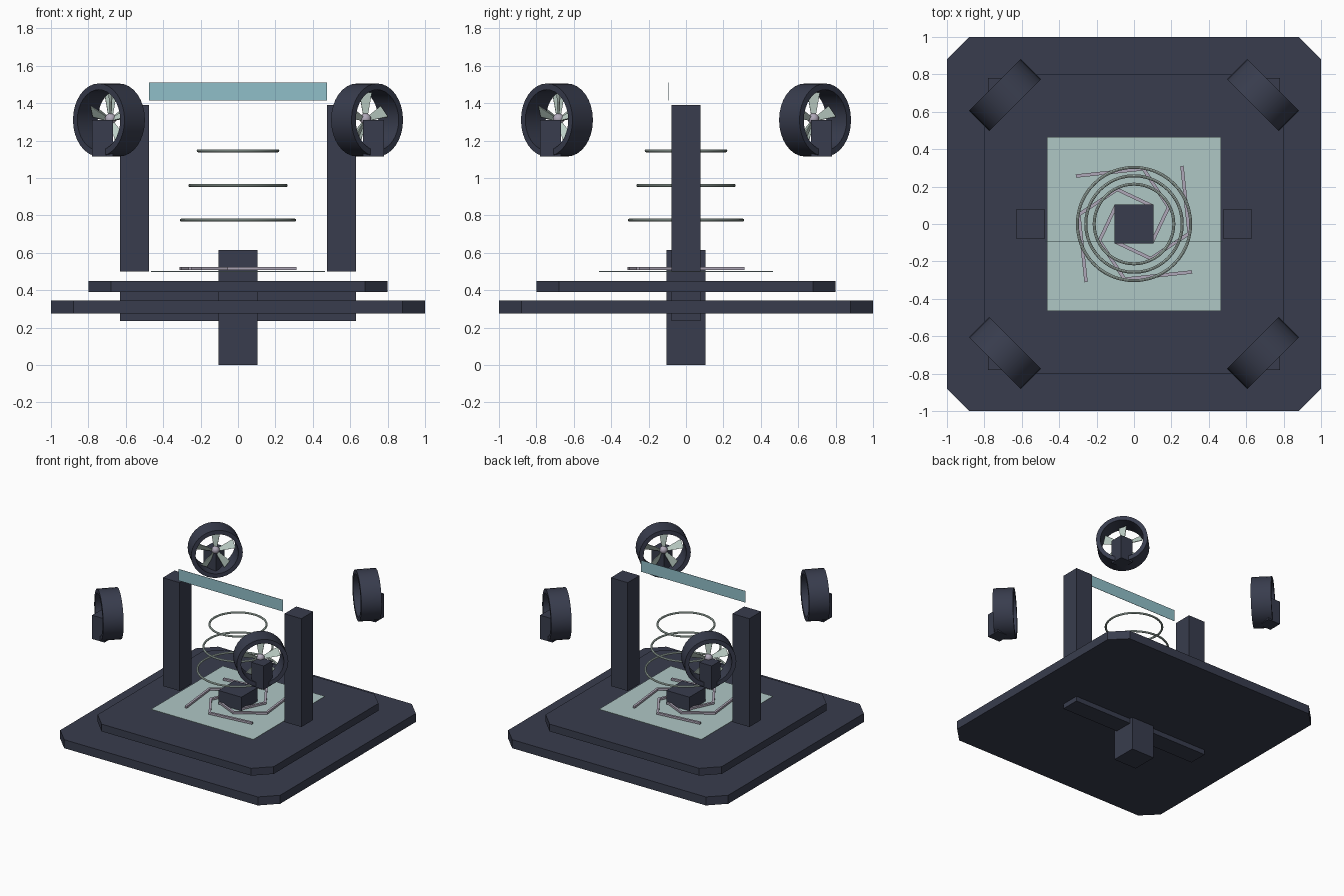
import bpy, bmesh, math
from mathutils import Vector, Matrix

cube = bpy.data.objects.get("Cube")
if cube:
    bpy.data.objects.remove(cube, do_unlink=True)


def material(name, rgb):
    m = bpy.data.materials.new(name)
    m.use_nodes = True
    m.diffuse_color = (*rgb, 1)
    m.node_tree.nodes["Principled BSDF"].inputs["Base Color"].default_value = (*rgb, 1)
    return m


SLATE = material("dark slate", (0.04, 0.046, 0.075))
PALE = material("pale glass", (0.43, 0.57, 0.56))
TEAL = material("teal glass", (0.28, 0.52, 0.58))
MINT = material("pale mint", (0.52, 0.64, 0.58))
LILAC = material("lilac grey", (0.43, 0.39, 0.48))


def finish(name, bm, mat, smooth=False):
    bmesh.ops.recalc_face_normals(bm, faces=bm.faces)
    me = bpy.data.meshes.new(name)
    bm.to_mesh(me)
    bm.free()
    me.materials.append(mat)
    ob = bpy.data.objects.new(name, me)
    bpy.context.collection.objects.link(ob)
    if smooth:
        bpy.ops.object.select_all(action="DESELECT")
        ob.select_set(True)
        bpy.context.view_layer.objects.active = ob
        bpy.ops.object.shade_smooth_by_angle(angle=math.radians(35))
    return ob


def box(name, centre, half, z0, z1, mat):
    size = (half[0] * 2, half[1] * 2, z1 - z0)
    bm = bmesh.new()
    place = Matrix.Translation((*centre, (z0 + z1) / 2)) @ Matrix.Diagonal((*size, 1))
    bmesh.ops.create_cube(bm, size=1, matrix=place)
    return finish(name, bm, mat)


def slab(name, half, cut, z0, z1):
    # square plate with clipped corners
    bm = bmesh.new()
    a, b = half, half - cut
    outline = [(a, -b), (a, b), (b, a), (-b, a), (-a, b), (-a, -b), (-b, -a), (b, -a)]
    face = bm.faces.new([bm.verts.new((x, y, z0)) for x, y in outline])
    top = bmesh.ops.extrude_face_region(bm, geom=[face], use_keep_orig=True)["geom"]
    bmesh.ops.translate(bm, vec=(0, 0, z1 - z0),
                        verts=[v for v in top if isinstance(v, bmesh.types.BMVert)])
    return finish(name, bm, SLATE)


def lathe(name, profile, steps, mat, axis, centre=(0, 0, 0)):
    # spin a closed profile around an axis
    bm = bmesh.new()
    rows = []
    for i in range(steps):
        rot = Matrix.Rotation(math.tau * i / steps, 3, axis)
        rows.append([bm.verts.new(rot @ Vector(p) + Vector(centre)) for p in profile])
    n = len(profile)
    for i in range(steps):
        a, b = rows[i], rows[(i + 1) % steps]
        for j in range(n):
            k = (j + 1) % n
            bm.faces.new((a[j], a[k], b[k], b[j]))
    return finish(name, bm, mat, True)


# Platform
slab("lower_platform", 1.0, 0.12, 0.275, 0.345)
slab("upper_platform", 0.8, 0.12, 0.39, 0.45)
box("cross_beam", (0, 0), (0.63, 0.077), 0.235, 0.42, SLATE)
box("central_post", (0, 0), (0.105, 0.105), 0, 0.615, SLATE)
box("glass_plate", (0, 0), (0.465, 0.465), 0.498, 0.502, PALE)

# Side pillars and the panel between them
for side, label in ((1, "left"), (-1, "right")):
    box(label + "_pillar", (side * 0.553, 0), (0.077, 0.077), 0.5, 1.39, SLATE)
box("top_panel", (0, -0.095), (0.475, 0.001), 1.415, 1.51, TEAL)

# Floating rings
for i in range(3):
    r, t = 0.303 - 0.045 * i, 0.008
    section = [(r + t * math.cos(a), 0, t * math.sin(a))
               for a in (math.tau * k / 8 for k in range(8))]
    lathe("floating_ring_%d" % (i + 1), section, 48, MINT, "Z", (0, 0, 0.775 + 0.185 * i))

# Four bent swirl arms on the plate
path = [Vector(p) for p in ((-0.305, 0.257), (0.05, 0.295), (0.185, 0.09), (0.1, -0.09))]
for q in range(4):
    bm = bmesh.new()
    for p, e in zip(path, path[1:]):
        d = e - p
        place = (Matrix.Rotation(q * math.pi / 2, 4, "Z")
                 @ Matrix.Translation((*((p + e) / 2), 0.516))
                 @ Matrix.Rotation(math.atan2(d.y, d.x), 4, "Z")
                 @ Matrix.Diagonal((d.length + 0.012, 0.018, 0.016, 1)))
        bmesh.ops.create_cube(bm, size=1, matrix=place)
    finish("swirl_arm_%d" % (q + 1), bm, LILAC)

# Corner fans, local +x pointing outward
HUB_Z = 1.31
corners = {"back_left": (1, 1), "back_right": (-1, 1),
           "front_right": (-1, -1), "front_left": (1, -1)}
for label, (sx, sy) in corners.items():
    box(label + "_fan_mount", (sx * 0.724, sy * 0.724), (0.056, 0.056), 1.115, HUB_Z, SLATE)
    frame = (Matrix.Translation((sx * 0.69, sy * 0.69, HUB_Z))
             @ Matrix.Rotation(math.atan2(sy, sx), 4, "Z"))

    w, outer, inner = 0.077, 0.195, 0.162
    shroud = [(-w, 0, inner), (w, 0, inner), (w, 0, outer), (-w, 0, outer)]
    lathe(label + "_fan_shroud", shroud, 32, SLATE, "X").matrix_world = frame

    bm = bmesh.new()
    bmesh.ops.create_uvsphere(bm, u_segments=16, v_segments=10, radius=0.03)
    bmesh.ops.translate(bm, vec=(-0.012, 0, 0.006), verts=bm.verts)
    finish(label + "_fan_hub", bm, LILAC, True).matrix_world = frame

    bm = bmesh.new()
    for b in range(5):
        rot = Matrix.Rotation(math.tau * b / 5, 3, "X")
        quad = [(-0.006, -0.01, 0.02), (0.006, 0.01, 0.02),
                (0.018, 0.03, 0.148), (-0.018, -0.03, 0.148)]
        bm.faces.new([bm.verts.new(rot @ Vector(p) - Vector((0.012, 0, 0))) for p in quad])
    blades = finish(label + "_fan_blades", bm, MINT)
    blades.matrix_world = frame
    solid = blades.modifiers.new("thickness", "SOLIDIFY")
    solid.thickness = 0.005
    solid.offset = 0
